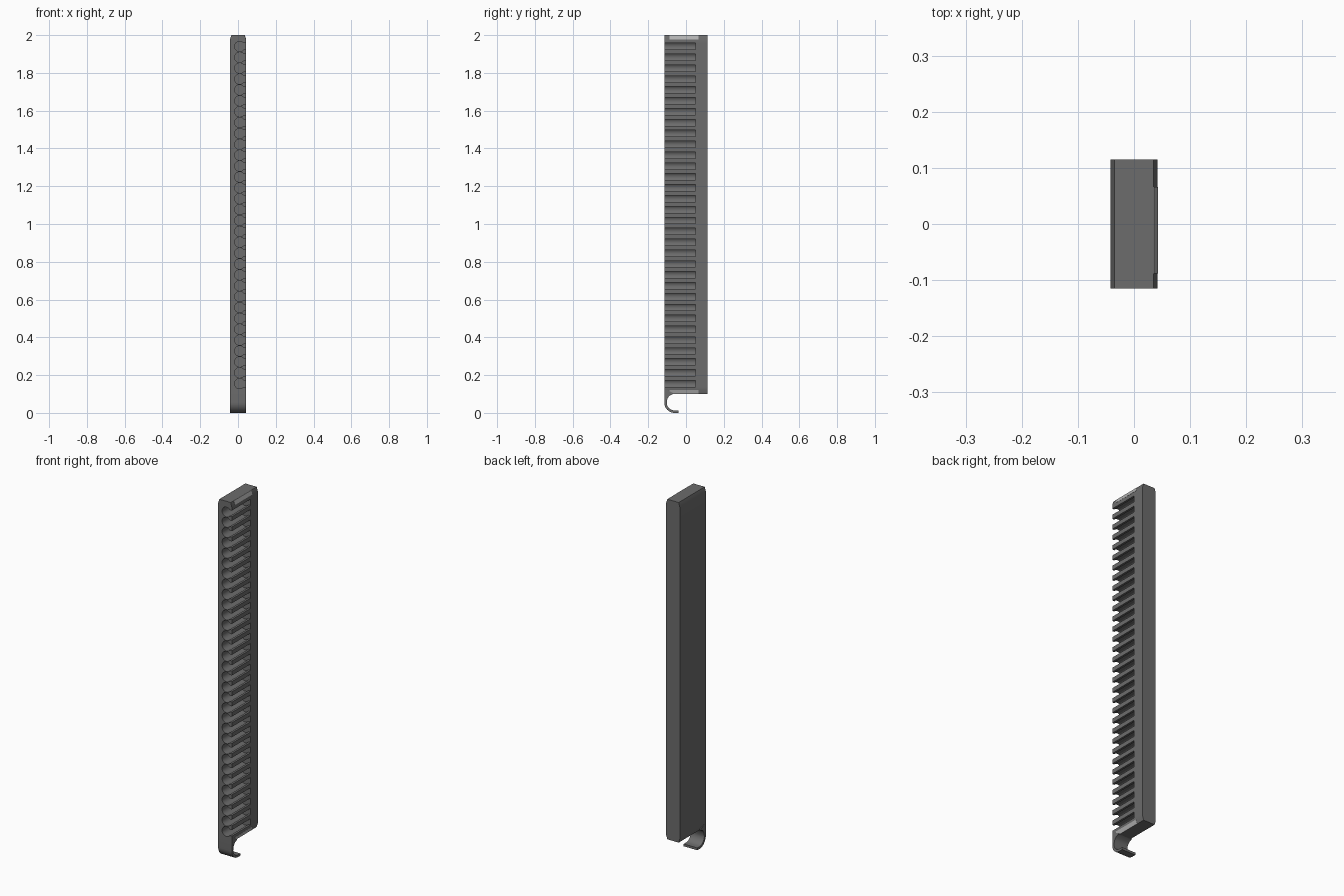
import bpy, bmesh, math

if "Cube" in bpy.data.objects:
    bpy.data.objects.remove(bpy.data.objects["Cube"])

W, Y0, YM, Y1 = 0.042, -0.115, 0.05, 0.115   # half width, front, pocket end, back
ZB, ZT, CH, CX = 0.1, 2.0, 0.022, 0.035      # bottom, top, chamfer height, chamfer x
N, Z_FIRST, Z_LAST = 32, 0.155, 1.94
R, HX, SLOT = 0.0272, 0.009, 0.017           # pocket radius, centre x, half slot height


def material(name, v):
    m = bpy.data.materials.new(name)
    m.diffuse_color = (v, v, v, 1)
    m.use_nodes = True
    m.node_tree.nodes["Principled BSDF"].inputs["Base Color"].default_value = m.diffuse_color
    return m


dark, light = material("dark_grey", 0.15), material("light_grey", 0.45)


def finish(name, bm, mat):
    bmesh.ops.recalc_face_normals(bm, faces=bm.faces)
    me = bpy.data.meshes.new(name)
    bm.to_mesh(me)
    bm.free()
    me.materials.append(mat)
    ob = bpy.data.objects.new(name, me)
    bpy.context.collection.objects.link(ob)
    bpy.context.view_layer.objects.active = ob
    ob.select_set(True)
    bpy.ops.object.shade_smooth_by_angle(angle=math.radians(32))
    ob.select_set(False)
    return ob


# Keyhole pocket outline: round bore opening through a slot on the right side
def keyhole(z):
    a0 = math.asin(SLOT / R)
    arc = [-a0 - (2 * math.pi - 2 * a0) * i / 18 for i in range(19)]
    return ([(W, z - SLOT)] + [(HX + R * math.cos(a), z + R * math.sin(a)) for a in arc]
            + [(W, z + SLOT)])


# Comb body: pockets run from the front to YM, solid behind
outline = [(CX, ZB), (W, ZB + CH)]
outer, pockets = [0, 1], []
for i in range(N):
    k = keyhole(Z_FIRST + (Z_LAST - Z_FIRST) * i / (N - 1))
    s = len(outline)
    outline += k
    pockets.append(range(s, s + len(k)))
    outer += [s, s + len(k) - 1]
s = len(outline)
outline += [(W, ZT - CH), (CX, ZT), (-CX, ZT), (-W, ZT - CH), (-W, ZB + CH), (-CX, ZB)]
outer += range(s, len(outline))

bm = bmesh.new()
front = [bm.verts.new((x, Y0, z)) for x, z in outline]
mid = [bm.verts.new((x, YM, z)) for x, z in outline]
back = {i: bm.verts.new((outline[i][0], Y1, outline[i][1])) for i in outer}
n = len(outline)
bm.faces.new(front)
for i in range(n):
    j = (i + 1) % n
    bm.faces.new((front[i], front[j], mid[j], mid[i]))
for p in pockets:
    bm.faces.new([mid[i] for i in p])
for a, b in zip(outer, outer[1:] + outer[:1]):
    bm.faces.new((mid[a], mid[b], back[b], back[a]))
bm.faces.new([back[i] for i in outer])
finish("comb_body", bm, dark)

# Curled hook under the front edge, a bent strap as wide as the body
cy, cz, ro, ri = -0.06, 0.055, 0.055, 0.042
angs = [math.pi + (math.pi / 2) * i / 10 for i in range(11)]
outer_arc = [(cy + ro * math.cos(a), cz + ro * math.sin(a)) for a in angs]
inner_arc = [(cy + ri * math.cos(a), cz + ri * math.sin(a)) for a in reversed(angs)]
prof = ([(Y0, ZB + CH)] + outer_arc + [(-0.04, 0.0), (-0.04, 0.013)] + inner_arc
        + [(-0.098, 0.077), (-0.088, 0.091), (-0.068, ZB), (-0.068, ZB + 0.004),
           (-0.1, ZB + CH)])
bm = bmesh.new()
left = [bm.verts.new((-W, y, z)) for y, z in prof]
right = [bm.verts.new((W, y, z)) for y, z in prof]
bm.faces.new(left)
bm.faces.new(right)
for i in range(len(prof)):
    j = (i + 1) % len(prof)
    bm.faces.new((left[i], left[j], right[j], right[i]))
finish("hook", bm, dark)

# Light plates lying on the right-hand end chamfers
for name, z_edge, z_in in (("top_plate", ZT, ZT - CH), ("bottom_plate", ZB, ZB + CH)):
    bm = bmesh.new()
    t = 0.001
    sec = [(CX, z_edge), (CX + t, z_edge), (W + t, z_in), (W, z_in)]
    a = [bm.verts.new((x, -0.088, z)) for x, z in sec]
    b = [bm.verts.new((x, 0.066, z)) for x, z in sec]
    bm.faces.new(a)
    bm.faces.new(b)
    for i in range(4):
        j = (i + 1) % 4
        bm.faces.new((a[i], a[j], b[j], b[i]))
    finish(name, bm, light)
